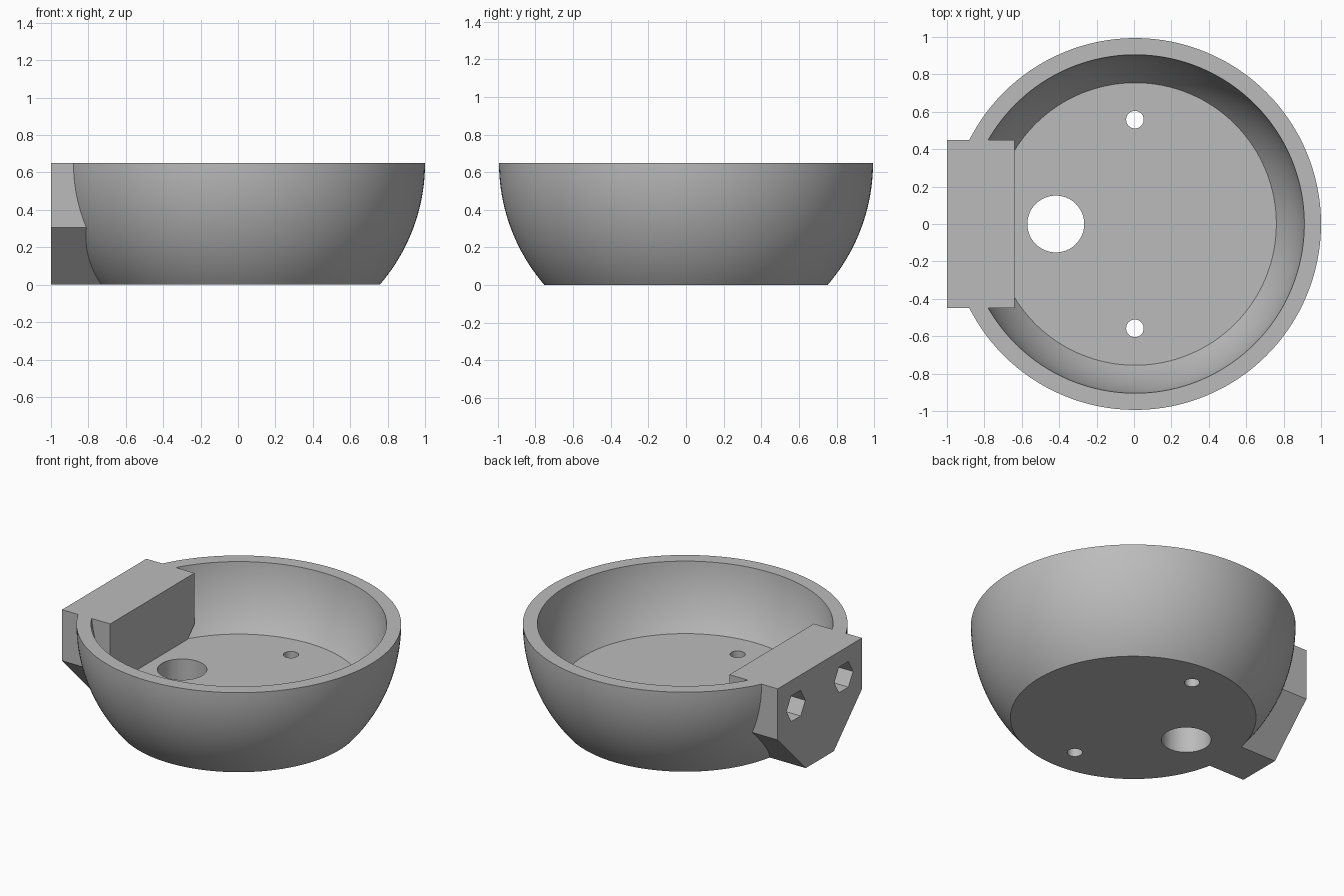
import bpy, bmesh, math
from mathutils import Matrix, Vector

cube = bpy.data.objects.get("Cube")
if cube:
    bpy.data.objects.remove(cube, do_unlink=True)

grey = bpy.data.materials.new("light grey plastic")
grey.use_nodes = True
colour = (0.5, 0.5, 0.5, 1)
grey.diffuse_color = colour
grey.node_tree.nodes["Principled BSDF"].inputs["Base Color"].default_value = colour

CENTRE_X, HEIGHT, FLOOR = 0.006, 0.65, 0.23


def make(name, bm):
    bmesh.ops.recalc_face_normals(bm, faces=bm.faces)
    mesh = bpy.data.meshes.new(name)
    bm.to_mesh(mesh)
    bm.free()
    mesh.materials.append(grey)
    obj = bpy.data.objects.new(name, mesh)
    bpy.context.collection.objects.link(obj)
    return obj


def arc(radius, centre_z, z0, z1, steps=20):
    """Points (r, z) along a sphere's profile between two heights."""
    a0, a1 = (math.asin((z - centre_z) / radius) for z in (z0, z1))
    angles = [a0 + (a1 - a0) * i / steps for i in range(steps + 1)]
    return [(radius * math.cos(a), centre_z + radius * math.sin(a)) for a in angles]


def lathe(name, profile, sides=128):
    bm = bmesh.new()
    verts = [bm.verts.new((r, 0, z)) for r, z in profile]
    edges = [bm.edges.new(pair) for pair in zip(verts, verts[1:])]
    bmesh.ops.spin(bm, geom=verts + edges, cent=(0, 0, 0), axis=(0, 0, 1),
                   angle=2 * math.pi, steps=sides, use_merge=True)
    bmesh.ops.remove_doubles(bm, verts=bm.verts, dist=1e-5)
    obj = make(name, bm)
    obj.data.transform(Matrix.Translation((CENTRE_X, 0, 0)))
    return obj


def prism_x(name, outline, x0, x1):
    """Extrude a (y, z) outline along x."""
    bm = bmesh.new()
    face = bm.faces.new([bm.verts.new((x0, y, z)) for y, z in outline])
    out = bmesh.ops.extrude_face_region(bm, geom=[face])
    moved = [g for g in out["geom"] if isinstance(g, bmesh.types.BMVert)]
    bmesh.ops.translate(bm, verts=moved, vec=Vector((x1 - x0, 0, 0)))
    return make(name, bm)


def drill(name, x, y, radius, sides):
    bm = bmesh.new()
    bmesh.ops.create_cone(bm, cap_ends=True, segments=sides, radius1=radius,
                          radius2=radius, depth=0.6,
                          matrix=Matrix.Translation((x, y, 0.1)))
    return make(name, bm)


def combine(target, other, operation):
    mod = target.modifiers.new(operation.lower(), 'BOOLEAN')
    mod.operation, mod.solver, mod.object = operation, 'EXACT', other
    bpy.context.view_layer.objects.active = target
    bpy.ops.object.modifier_apply(modifier=mod.name)
    bpy.data.objects.remove(other, do_unlink=True)


# Round bowl: outer wall, rim, inner wall and raised floor
outer = arc(0.994, HEIGHT, 0, HEIGHT)
inner = arc(0.909, 0.736, HEIGHT, FLOOR)
bowl = lathe("bowl_with_mount", [(0, 0)] + outer + inner + [(0, FLOOR)])

# Mounting block with chamfered lower corners
half = [(0.15, 0), (0.45, 0.305), (0.45, HEIGHT)]
block = prism_x("mounting_block", half + [(-y, z) for y, z in reversed(half)], -1, -0.64)
combine(bowl, block, 'UNION')

# Cable hole and two screw holes through the floor
combine(bowl, drill("cable_hole", -0.418, 0, 0.152, 48), 'DIFFERENCE')
for side in (-1, 1):
    combine(bowl, drill("screw_hole", 0.005, side * 0.558, 0.047, 32), 'DIFFERENCE')

# Hexagonal pockets in the outside of the block
for side in (-1, 1):
    hexagon = [(side * 0.255 + 0.1 * math.cos(i * math.pi / 3),
                0.46 + 0.1 * math.sin(i * math.pi / 3)) for i in range(6)]
    combine(bowl, prism_x("hex_pocket", hexagon, -1.1, -0.78), 'DIFFERENCE')

# Smooth curved walls, sharp corners
bpy.ops.object.select_all(action='DESELECT')
bowl.select_set(True)
bpy.context.view_layer.objects.active = bowl
bpy.ops.object.shade_smooth_by_angle(angle=math.radians(25))
